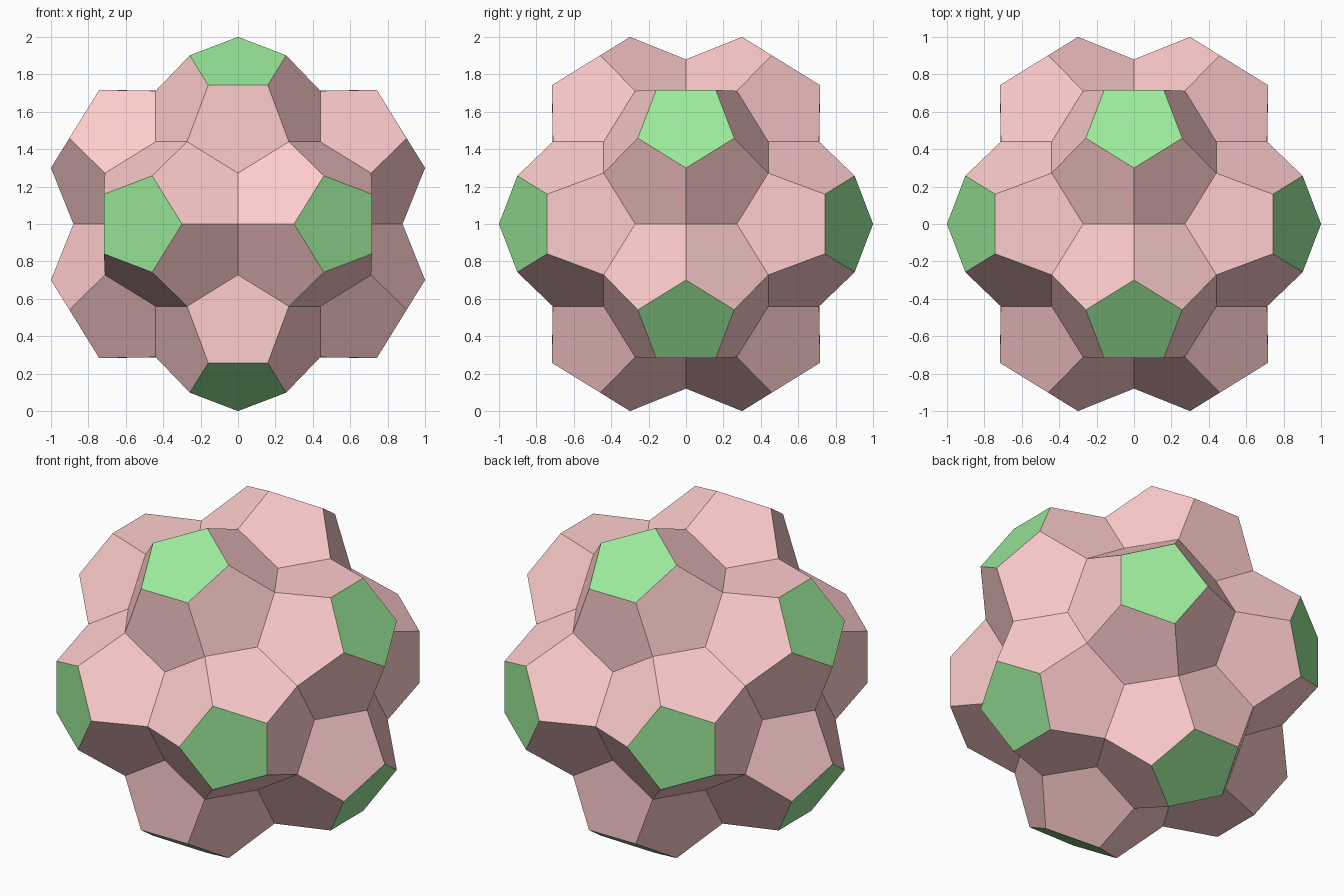
import bpy, bmesh
from math import sqrt, atan2
from mathutils import Vector

if "Cube" in bpy.data.objects:
    bpy.data.objects.remove(bpy.data.objects["Cube"])

PHI = (1 + sqrt(5)) / 2
CAP_HEIGHT, CAP_RADIUS = 1.0083, 0.271   # outer pentagons
VALLEY_RADIUS, PIT_RADIUS = 0.88, 0.762  # two-fold and three-fold points
LIFT = Vector((0, 0, 1))


def material(name, color):
    m = bpy.data.materials.new(name)
    m.diffuse_color = color
    m.use_nodes = True
    m.node_tree.nodes["Principled BSDF"].inputs["Base Color"].default_value = m.diffuse_color
    return m


# Twelve axes, one per bulging cell
axes = []
for s in (1, -1):
    for t in (PHI, -PHI):
        axes += [Vector(v).normalized() for v in ((0, s, t), (s, t, 0), (t, 0, s))]

bm = bmesh.new()
for n in axes:
    # Five neighbouring axes, sorted counter-clockwise around this one
    near = [a for a in axes if 0.3 < a.dot(n) < 0.6]
    u = (near[0] - n * near[0].dot(n)).normalized()
    w = n.cross(u)
    near.sort(key=lambda a: atan2(a.dot(w), a.dot(u)))

    cap = [n * CAP_HEIGHT + (a - n * a.dot(n)).normalized() * CAP_RADIUS for a in near]
    valley = [(n + a).normalized() * VALLEY_RADIUS for a in near]

    # Green cap
    bm.faces.new([bm.verts.new(p + LIFT) for p in cap]).material_index = 1
    # Pink pentagons running down from the cap to the pits
    for i in range(5):
        j = (i + 1) % 5
        pit = (n + near[i] + near[j]).normalized() * PIT_RADIUS
        ring = (cap[j], cap[i], valley[i], pit, valley[j])
        bm.faces.new([bm.verts.new(p + LIFT) for p in ring])

# Weld the cells into one closed shell
bmesh.ops.remove_doubles(bm, verts=bm.verts[:], dist=0.001)
bmesh.ops.recalc_face_normals(bm, faces=bm.faces[:])

mesh = bpy.data.meshes.new("pentagon_cluster")
bm.to_mesh(mesh)
bm.free()
mesh.materials.append(material("pink", (1.0, 0.61, 0.61, 1)))
mesh.materials.append(material("green", (0.33, 0.82, 0.33, 1)))
bpy.context.collection.objects.link(bpy.data.objects.new("pentagon_cluster", mesh))
